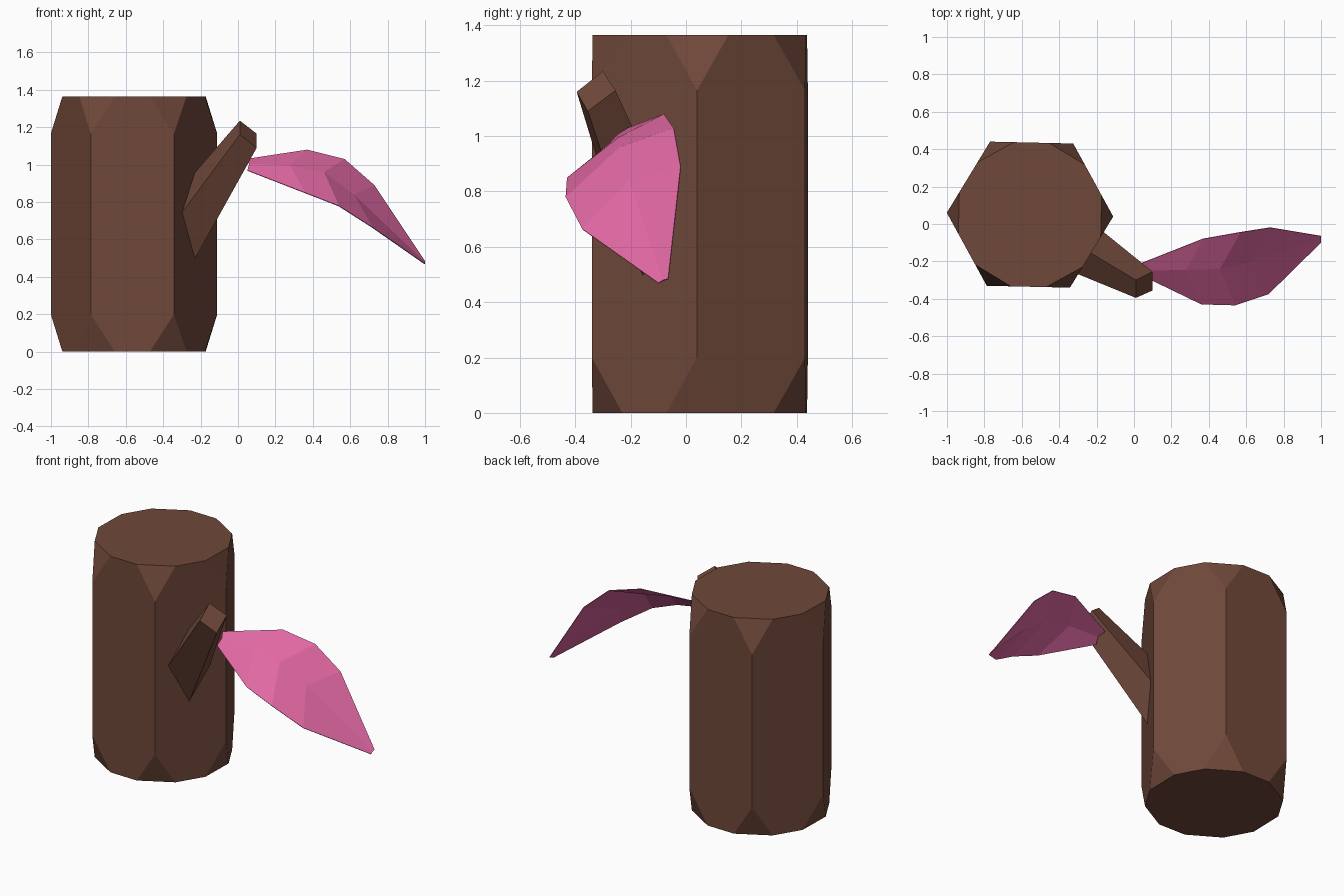
import bpy, bmesh, math
from mathutils import Vector

if "Cube" in bpy.data.objects:
    bpy.data.objects.remove(bpy.data.objects["Cube"])


def material(name, rgb):
    m = bpy.data.materials.new(name)
    m.diffuse_color = (*rgb, 1)
    m.use_nodes = True
    m.node_tree.nodes["Principled BSDF"].inputs["Base Color"].default_value = m.diffuse_color
    return m


def add_object(name, bm, mat):
    mesh = bpy.data.meshes.new(name)
    bm.to_mesh(mesh)
    bm.free()
    mesh.materials.append(mat)
    obj = bpy.data.objects.new(name, mesh)
    bpy.context.collection.objects.link(obj)
    return obj


bark = material("bark brown", (0.162, 0.065, 0.042))
pink = material("leaf pink", (0.745, 0.138, 0.361))

# Log: hexagonal trunk whose corners are cut off into twelve-sided ends
bm = bmesh.new()
centre, radius = Vector((-0.556, 0.05, 0)), 0.445
hexagon = [centre + radius * Vector((math.cos(a), math.sin(a), 0))
           for a in (math.radians(60 * i - 1.3) for i in range(6))]
for i, p in enumerate(hexagon):
    q = hexagon[(i + 1) % 6]
    for z in (0.2, 1.165):
        bm.verts.new((p.x, p.y, z))
    for t in (0.29, 0.71):
        e = p.lerp(q, t)
        for z in (0, 1.365):
            bm.verts.new((e.x, e.y, z))
bmesh.ops.convex_hull(bm, input=bm.verts)
bmesh.ops.dissolve_limit(bm, angle_limit=0.02, verts=bm.verts, edges=bm.edges)
add_object("log", bm, bark)

# Branch stub: square section flaring to the trunk, pushed slightly inside
tip = [(0.01, -0.30, 1.235), (0.10, -0.255, 1.165), (0.10, -0.355, 1.09), (0.01, -0.395, 1.16)]
root = [(-0.228, -0.157, 0.96), (-0.16, -0.045, 0.71), (-0.228, -0.157, 0.50), (-0.295, -0.27, 0.75)]
bm = bmesh.new()
top = [bm.verts.new(p) for p in tip]
base = [bm.verts.new(Vector(t).lerp(Vector(r), 1.15)) for t, r in zip(tip, root)]
bm.faces.new(top)
bm.faces.new(base[::-1])
for i in range(4):
    j = (i + 1) % 4
    bm.faces.new((top[i], base[i], base[j], top[j]))
bmesh.ops.recalc_face_normals(bm, faces=bm.faces)
add_object("branch", bm, bark)

# Leaf: drooping sheet lofted between front edge, midrib and back edge
front = [(0.05, -0.28, 0.97), (0.36, -0.43, 0.85), (0.54, -0.435, 0.78), (0.72, -0.375, 0.665), (1.0, -0.10, 0.47)]
rib = [(0.06, -0.25, 1.005), (0.28, -0.245, 0.995), (0.46, -0.24, 0.96), (0.62, -0.205, 0.84), (1.0, -0.083, 0.48)]
back = [(0.04, -0.21, 1.03), (0.37, -0.08, 1.08), (0.57, -0.045, 1.03), (0.73, -0.02, 0.89), (1.0, -0.065, 0.485)]
bm = bmesh.new()
rows = [[bm.verts.new(p) for p in line] for line in (front, rib, back)]
for a, b in zip(rows, rows[1:]):
    for i in range(4):
        bm.faces.new((a[i], a[i + 1], b[i + 1], b[i]))
leaf = add_object("leaf", bm, pink)
thick = leaf.modifiers.new("thickness", "SOLIDIFY")
thick.thickness = 0.004
